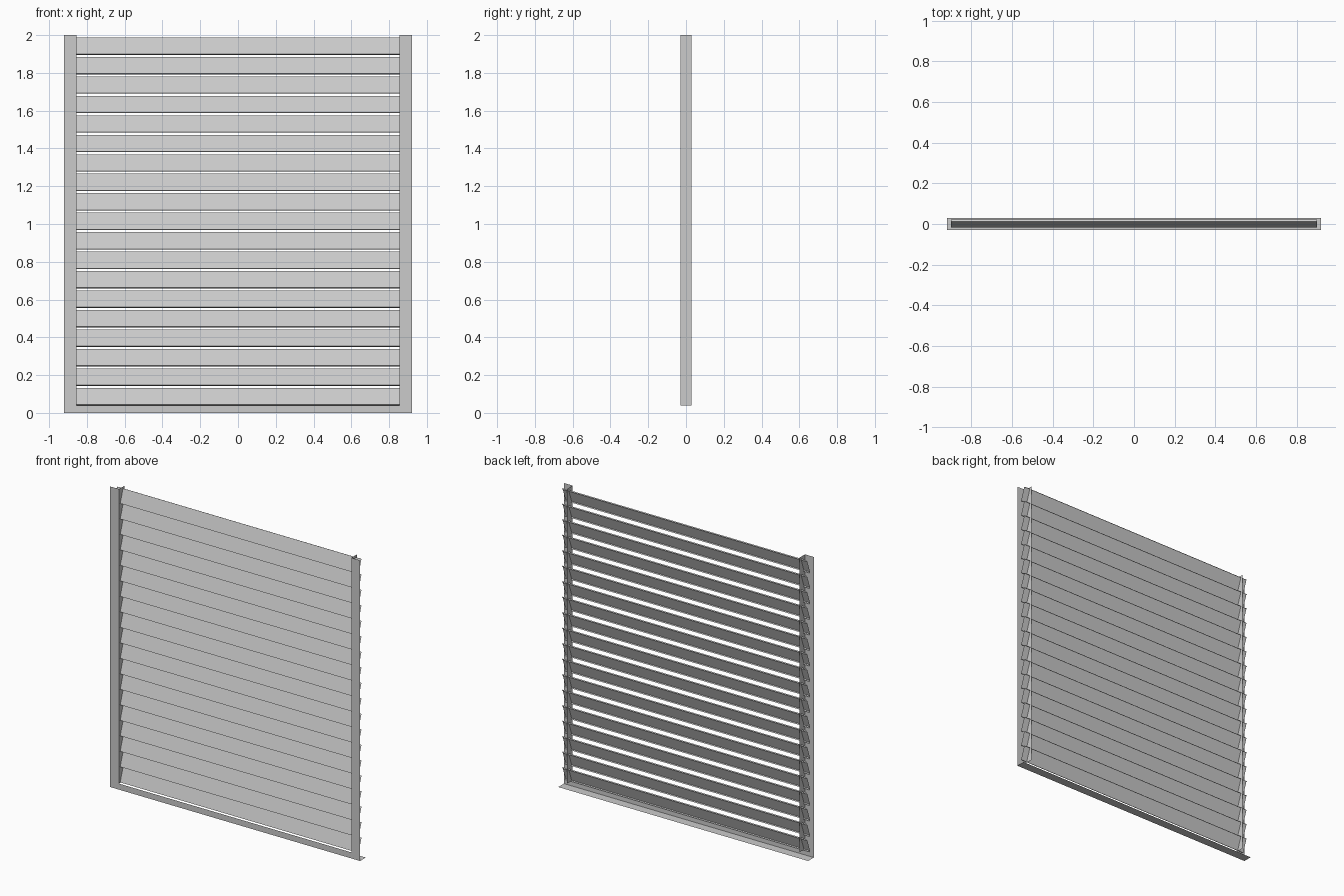
import bpy

if "Cube" in bpy.data.objects:
    bpy.data.objects.remove(bpy.data.objects["Cube"])

HALF_W, INNER, H, D, SILL = 0.92, 0.855, 2.0, 0.03, 0.04
SLATS, PITCH, SLAT_HALF = 19, 0.1031, 0.90


def sheet(name, verts, faces):
    me = bpy.data.meshes.new(name)
    me.from_pydata(verts, [], faces)
    me.update()
    ob = bpy.data.objects.new(name, me)
    bpy.context.collection.objects.link(ob)
    return ob


def strip(name, profile, place, a, b):
    """Sweep an open profile in a straight line from a to b."""
    n = len(profile)
    verts = [place(p, t) for t in (a, b) for p in profile]
    faces = [(i, i + 1, n + i + 1, n + i) for i in range(n - 1)]
    return sheet(name, verts, faces)


# Side stiles: front flange plus a web at the opening edge
for side, s in (("left", -1), ("right", 1)):
    strip(side + "_stile_flange", [(s * HALF_W, -D), (s * INNER, -D)],
          lambda p, t: (p[0], p[1], t), 0, H)
    strip(side + "_stile_web", [(s * INNER, -D), (s * INNER, D)],
          lambda p, t: (p[0], p[1], t), SILL, H)

# Sill: front flange between stiles and a full-width bottom plate
strip("sill_front", [(-D, 0), (-D, SILL)],
      lambda p, t: (t, p[0], p[1]), -INNER, INNER)
strip("sill_plate", [(-D, 0), (D, 0)],
      lambda p, t: (t, p[0], p[1]), -HALF_W, HALF_W)

# Sloping louvre slats with small folded lips, running through the webs
profile = [(0.021, 0.088), (0.013, 0.092), (-0.018, 0.004), (-0.010, 0.0)]
for k in range(SLATS):
    z = SILL + k * PITCH
    strip("slat_%02d" % (k + 1), [(y, z + dz) for y, dz in profile],
          lambda p, t: (t, p[0], p[1]), -SLAT_HALF, SLAT_HALF)
